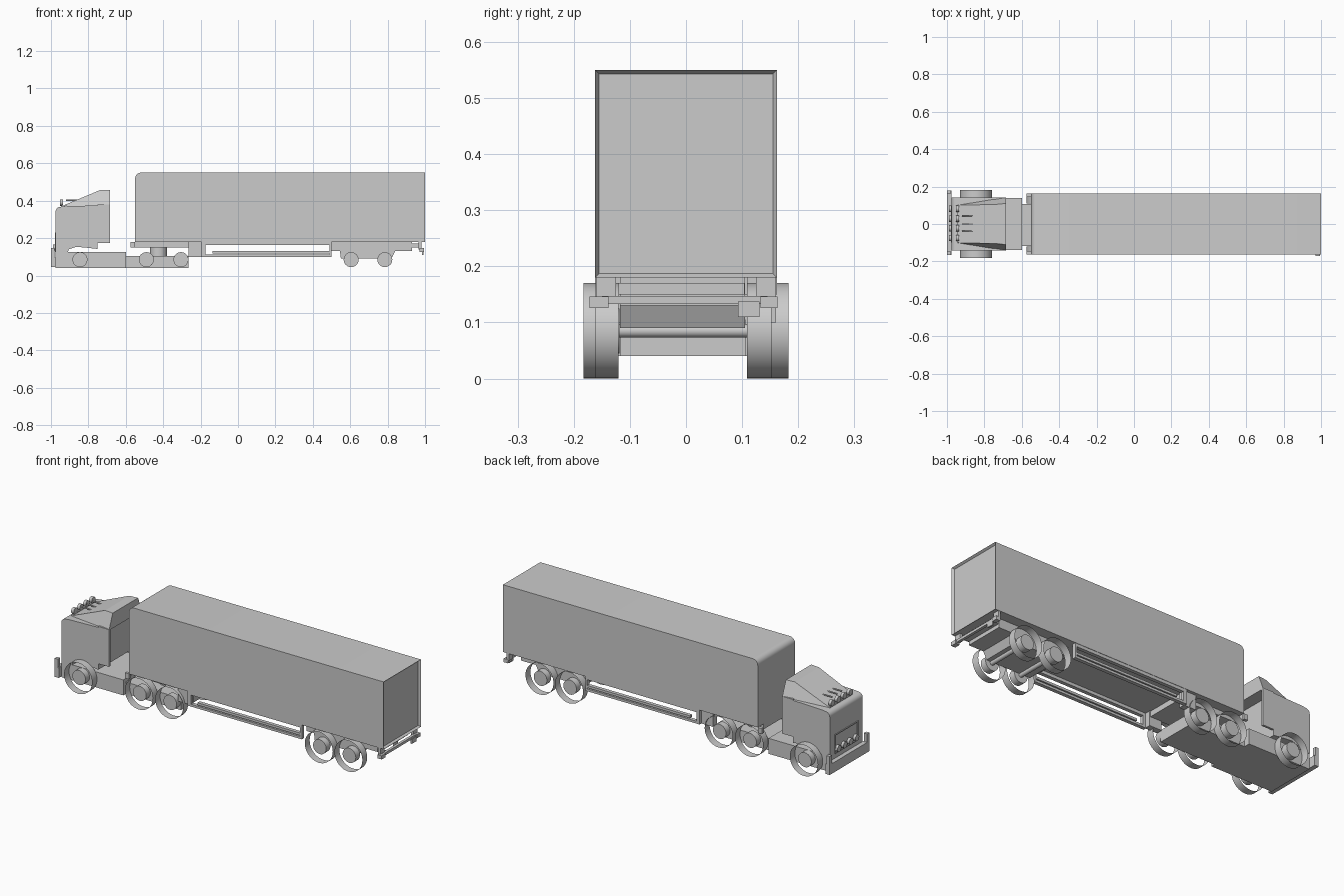
import bpy, bmesh, math

if "Cube" in bpy.data.objects:
    bpy.data.objects.remove(bpy.data.objects["Cube"])

grey = bpy.data.materials.new("plain grey")
grey.diffuse_color = (0.6, 0.6, 0.6, 1)
grey.use_nodes = True
grey.node_tree.nodes["Principled BSDF"].inputs["Base Color"].default_value = grey.diffuse_color


def finish(name, bm, smooth=False):
    bmesh.ops.recalc_face_normals(bm, faces=bm.faces)
    mesh = bpy.data.meshes.new(name)
    bm.to_mesh(mesh)
    bm.free()
    mesh.materials.append(grey)
    obj = bpy.data.objects.new(name, mesh)
    bpy.context.collection.objects.link(obj)
    if smooth:
        bpy.ops.object.select_all(action='DESELECT')
        bpy.context.view_layer.objects.active = obj
        obj.select_set(True)
        bpy.ops.object.shade_smooth_by_angle(angle=math.radians(35))
    return obj


def box(name, x0, x1, y0, y1, z0, z1):
    return prism(name, [(x0, z0), (x1, z0), (x1, z1), (x0, z1)], y0, y1)


def prism(name, profile, y0, y1, smooth=False):
    """Side profile in x and z, extruded across y."""
    bm = bmesh.new()
    a = [bm.verts.new((x, y0, z)) for x, z in profile]
    b = [bm.verts.new((x, y1, z)) for x, z in profile]
    n = len(profile)
    bm.faces.new(a)
    bm.faces.new(b)
    for i in range(n):
        j = (i + 1) % n
        bm.faces.new((a[i], a[j], b[j], b[i]))
    return finish(name, bm, smooth)


def tube(name, axis, x, y, z, r, length, caps=True, sides=32):
    """Cylinder along x, y or z, with or without end caps."""
    bm = bmesh.new()
    bmesh.ops.create_cone(bm, cap_ends=caps, segments=sides,
                          radius1=r, radius2=r, depth=length)
    for v in bm.verts:
        p, q, s = v.co
        off = {'x': (s, p, q), 'y': (p, s, q), 'z': (p, q, s)}[axis]
        v.co = (x + off[0], y + off[1], z + off[2])
    return finish(name, bm, True)


def arc(cx, cz, r, start, end, steps=6):
    return [(cx + r * math.cos(math.radians(start + (end - start) * i / steps)),
             cz + r * math.sin(math.radians(start + (end - start) * i / steps)))
            for i in range(steps + 1)]


# Trailer body with rounded front top edge and recessed rear door
body = prism("trailer_body",
             [(-0.55, 0.18), (1.0, 0.18), (1.0, 0.55)] + arc(-0.52, 0.52, 0.03, 90, 180),
             -0.162, 0.162)
bm = bmesh.new()
bm.from_mesh(body.data)
door = max(bm.faces, key=lambda f: f.normal.x * f.calc_center_median().x)
bmesh.ops.inset_region(bm, faces=[door], thickness=0.01)
bmesh.ops.translate(bm, verts=door.verts, vec=(-0.012, 0, 0))
bm.to_mesh(body.data)
bm.free()
bpy.ops.object.select_all(action='DESELECT')
bpy.context.view_layer.objects.active = body
body.select_set(True)
bpy.ops.object.shade_smooth_by_angle(angle=math.radians(35))

# Trailer underframe
box("coupling_frame", -0.55, -0.195, -0.115, 0.11, 0.15, 0.18)
prism("rear_bogie_frame",
      [(0.50, 0.18), (0.50, 0.13), (0.545, 0.13), (0.55, 0.09), (0.82, 0.09),
       (0.84, 0.13), (0.93, 0.13), (0.93, 0.18)], -0.118, 0.105)
box("rear_cross_beam", 0.93, 0.965, -0.12, 0.104, 0.15, 0.17)

# Side guards, fenders and small front brackets on both sides
for s, side in ((-1, "left"), (1, "right")):
    ya, yb = sorted((s * 0.14, s * 0.16))
    box("guard_top_rail_" + side, -0.175, 0.50, ya, yb, 0.163, 0.18)
    box("guard_middle_rail_" + side, -0.135, 0.49, ya, yb, 0.119, 0.132)
    box("guard_bottom_rail_" + side, -0.195, 0.50, ya, yb, 0.10, 0.113)
    box("guard_front_post_" + side, -0.195, -0.175, ya, yb, 0.10, 0.18)
    box("guard_rear_post_" + side, 0.49, 0.50, ya, yb, 0.10, 0.18)
    ya, yb = sorted((s * 0.11, s * 0.145))
    box("support_leg_box_" + side, -0.265, -0.19, ya, yb, 0.10, 0.18)
    ya, yb = sorted((s * 0.145, s * 0.162))
    box("front_bracket_" + side, -0.575, -0.55, ya, yb, 0.15, 0.18)
    # Rear lights hanging from the trailer
    ya, yb = sorted((s * 0.125, s * 0.16))
    box("rear_hanger_" + side, 0.965, 0.98, ya, yb, 0.14, 0.18)
    ya, yb = sorted((s * 0.138, s * 0.172)) if s < 0 else (0.133, 0.163)
    box("rear_light_" + side, 0.97, 0.995, ya, yb, 0.126, 0.146)
box("rear_bar", 0.975, 0.99, -0.15, 0.145, 0.133, 0.147)
box("rear_plate", 0.985, 0.993, 0.093, 0.131, 0.11, 0.137)

# Tractor chassis and coupling
box("front_chassis", -0.975, -0.60, -0.14, 0.14, 0.04, 0.125)
box("rear_chassis", -0.60, -0.265, -0.118, 0.106, 0.04, 0.105)
tube("coupling_post", 'z', -0.425, 0, 0.128, 0.045, 0.046)

# Cab with a rounded front top edge
prism("cab",
      [(-0.975, 0.125), (-0.91, 0.125), (-0.905, 0.14), (-0.865, 0.153),
       (-0.82, 0.15), (-0.75, 0.142), (-0.75, 0.375), (-0.93, 0.37)]
      + arc(-0.95, 0.342, 0.025, 90, 180), -0.143, 0.143, True)
for s, side in ((-1, "left"), (1, "right")):
    ya, yb = sorted((s * 0.131, s * 0.143))
    box("cab_side_fairing_" + side, -0.75, -0.685, ya, yb, 0.175, 0.38)

# Roof deflector, narrower toward the front and the top
bm = bmesh.new()
low = [bm.verts.new(p) for p in ((-0.945, -0.10, 0.37), (-0.685, -0.143, 0.375),
                                 (-0.685, 0.143, 0.375), (-0.945, 0.10, 0.37))]
top = [bm.verts.new(p) for p in ((-0.735, -0.105, 0.458), (-0.685, -0.11, 0.458),
                                 (-0.685, 0.11, 0.458), (-0.735, 0.105, 0.458))]
bm.faces.new(low)
bm.faces.new(top)
for i in range(4):
    j = (i + 1) % 4
    bm.faces.new((low[i], low[j], top[j], top[i]))
finish("roof_deflector", bm)

# Front bumper with raised ends, grille frame and lamps
box("bumper", -1.0, -0.975, -0.165, 0.18, 0.045, 0.10)
box("bumper_end_left", -1.0, -0.98, -0.165, -0.145, 0.10, 0.147)
box("bumper_end_right", -1.0, -0.98, 0.16, 0.18, 0.10, 0.147)
for z in (0.125, 0.225):
    box("grille_rail", -0.979, -0.974, -0.10, 0.10, z, z + 0.006)
for y in (-0.10, 0.094):
    box("grille_post", -0.979, -0.974, y, y + 0.006, 0.125, 0.231)
box("lamp_bar", -0.945, -0.935, -0.095, 0.10, 0.368, 0.378)
for i in range(4):
    y = -0.075 + i * 0.052
    tube("grille_lamp", 'x', -0.982, y, 0.15, 0.017, 0.016, sides=16)
    tube("roof_lamp", 'x', -0.943, y, 0.39, 0.017, 0.016, sides=16)

# Roof horns
for y in (-0.04, 0.0, 0.045):
    tube("roof_horn", 'x', -0.89, y, 0.402, 0.004, 0.06, sides=8)

# Wheels: open tyre bands with hub drums
for x in (-0.845, -0.49, -0.305, 0.605, 0.785):
    front = x < -0.8
    spans = ((-0.183, -0.14), (0.14, 0.183)) if front else ((-0.162, -0.12), (0.109, 0.152))
    for y0, y1 in spans:
        mid = (y0 + y1) / 2
        tube("tyre", 'y', x, mid, 0.085, 0.085, y1 - y0, caps=False, sides=40)
        tube("hub", 'y', x, mid * 0.97, 0.085, 0.04, 0.036)
    tube("axle", 'y', x, 0, 0.085, 0.012, 0.26, sides=12)
